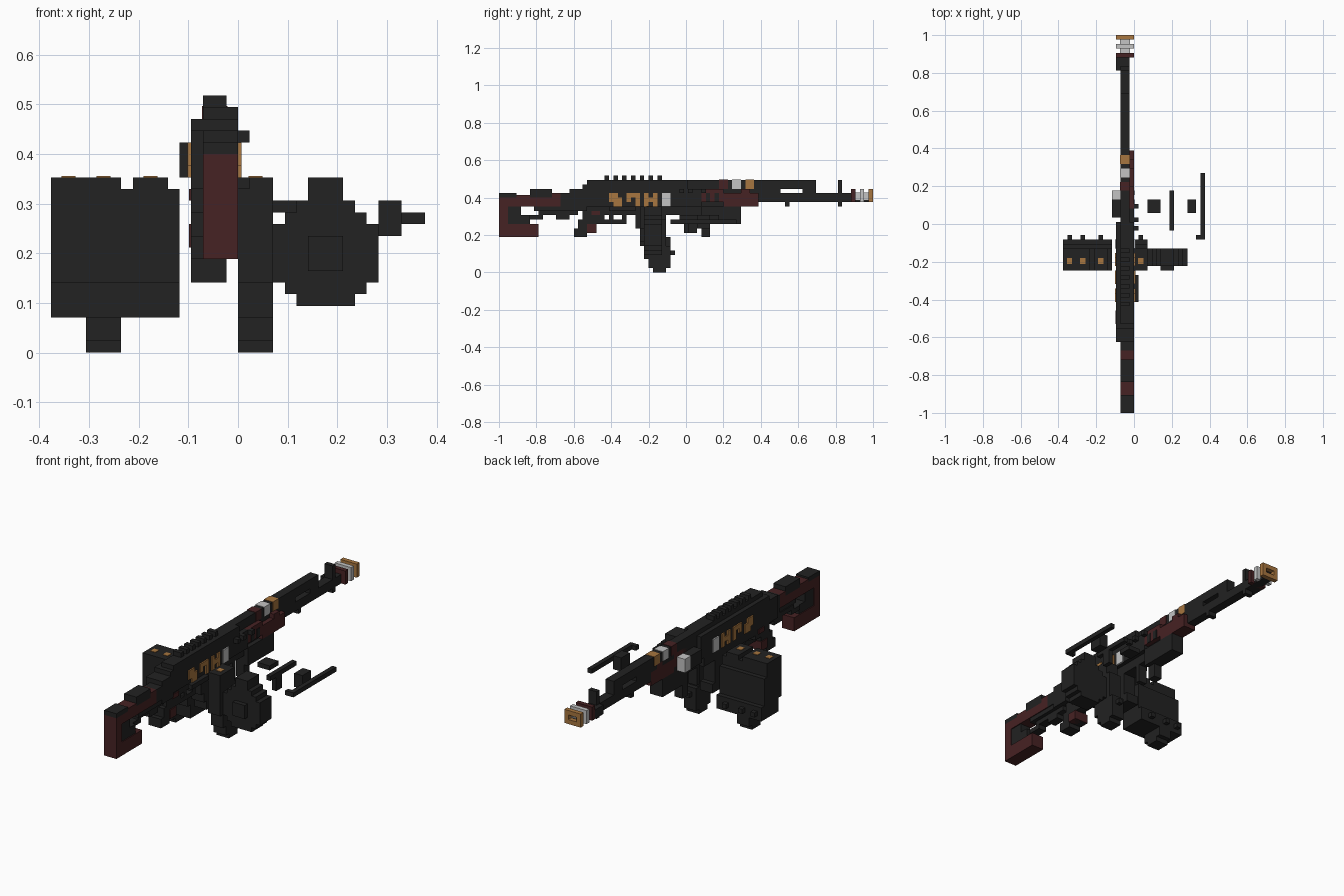
import bpy, bmesh
from mathutils import Vector

if "Cube" in bpy.data.objects:
    bpy.data.objects.remove(bpy.data.objects["Cube"], do_unlink=True)

UNIT = 2 / 85  # one block


def material(name, r, g, b):
    mat = bpy.data.materials.new(name)
    mat.use_nodes = True
    mat.diffuse_color = (r, g, b, 1)
    mat.node_tree.nodes["Principled BSDF"].inputs["Base Color"].default_value = (r, g, b, 1)
    return mat


BLACK = material("gunmetal black", .016, .016, .016)
RED = material("dark red wood", .062, .016, .017)
GOLD = material("brass gold", .39, .18, .05)
WHITE = material("pale grey", .55, .55, .55)

# Common widths across x, in blocks
WIDE, SLIM, BORE, CORE = (-4, 0), (-3, 0), (-3, -1), (-4, -1)


def part(name, mat, *boxes):
    """One object from boxes given as (x range, y range from the butt, z range) in blocks."""
    bm = bmesh.new()
    for spans in boxes:
        low = Vector([s[0] for s in spans])
        high = Vector([s[1] for s in spans])
        cube = bmesh.ops.create_cube(bm, size=1)
        for v in cube["verts"]:
            p = [lo if c < 0 else hi for c, lo, hi in zip(v.co, low, high)]
            v.co = Vector((p[0], p[1] - 42.5, p[2])) * UNIT
    mesh = bpy.data.meshes.new(name)
    bm.to_mesh(mesh)
    bm.free()
    mesh.materials.append(mat)
    obj = bpy.data.objects.new(name, mesh)
    bpy.context.collection.objects.link(obj)
    return obj


# Stock
part("stock_frame", RED,
     (SLIM, (0, 2), (8, 17)),
     (SLIM, (2, 9), (8, 11)),
     (SLIM, (2, 14), (15, 17)),
     (SLIM, (12, 14), (17, 18)),
     (SLIM, (4, 7), (17, 17.6)))
part("stock_cheek_pad", BLACK,
     (SLIM, (0, 4), (17, 18)),
     (SLIM, (7, 12), (17, 19)),
     (SLIM, (14, 17), (15, 18)))
part("stock_insert", BLACK,
     ((-2.8, -.2), (2, 5), (11, 15)),
     ((-2.8, -.2), (5, 7), (11, 13)),
     ((-2.8, -.2), (8, 17), (14, 15)))
part("stock_strut", BLACK,
     *[(BORE, (j, j + 3), (z, z + 1)) for j, z in ((7, 12), (9, 13), (12, 13), (13, 12))],
     (BORE, (14, 18), (13, 15)))

# Receiver and top rail
part("receiver", BLACK,
     (WIDE, (20, 43), (15, 19)),
     (WIDE, (19, 43), (19, 20)),
     (WIDE, (16, 20), (14, 19)),
     (SLIM, (20, 43), (20, 21)),
     (CORE, (24, 42), (13, 15)))
part("rail_teeth", BLACK, *[(BORE, (j, j + 1), (21, 22)) for j in range(24, 38, 2)])
part("side_lever", BLACK, ((0, 1), (25, 31), (14, 15)))
part("side_knobs", BLACK, *[((0, 1), (j, j + 1), (18, 19)) for j in (41, 43, 46)])

# Brass inlays on both flanks
for side, x in (("left", (0, .3)), ("right", (-4.3, -4))):
    part(side + "_brass_inlays", GOLD,
         (x, (25, 28), (16, 17)), (x, (25, 27), (17, 18)), (x, (26, 28), (15, 16)),
         (x, (29, 32), (17, 18)), (x, (29, 30), (16, 17)), (x, (31, 32), (15, 17)),
         (x, (33, 36), (16, 17)),
         *[(x, (j, j + 1), (z, z + 1)) for j in (33, 35) for z in (15, 17)])
    part(side + "_pale_inlay", WHITE, (x, (37, 39), (15, 18)))

# Grip, trigger and guard
part("pistol_grip", BLACK,
     (CORE, (19, 24), (12, 15)),
     (CORE, (18, 22), (9, 12)),
     (CORE, (17, 20), (8, 10)))
part("grip_panels", RED,
     ((-4.2, -.8), (20, 22.2), (9, 11)),
     ((-4.2, -.8), (21, 23), (13, 14)))
part("trigger_guard", BLACK,
     (BORE, (22, 29), (11, 12)),
     (BORE, (28, 29), (12, 14)),
     (BORE, (25, 26), (12, 14)))

# Fitted magazine
part("fitted_magazine", BLACK,
     (CORE, (31, 38), (10, 15)),
     (CORE, (32, 38), (8, 10)),
     (CORE, (33, 39), (6, 8)))

# Fore-end
part("fore_end", RED,
     (SLIM, (46, 51), (16, 19)),
     (SLIM, (51, 59), (15, 18)),
     (SLIM, (55, 57), (18, 19)))
part("fore_end_core", BLACK,
     (BORE, (42, 58), (15, 19)),
     (SLIM, (42, 46), (15, 19)))
part("fore_end_slots", BLACK, *[((-.1, .15), (j, j + 1), (16, 18)) for j in (47, 49)])
part("lower_block", BLACK,
     (SLIM, (46, 55), (11, 15)),
     (BORE, (42, 46), (13, 15)),
     (BORE, (46, 48), (8, 11)),
     (BORE, (42, 43), (9, 13)))
part("side_device", BLACK, ((-5, -3), (44, 48), (15, 18)))
part("side_device_lens", WHITE, ((-5, -3), (48, 50), (15, 18)))

# Barrel
part("upper_tube", BLACK,
     (BORE, (42, 72), (19, 21)),
     (BORE, (58, 64), (18, 19)),
     (BORE, (69, 72), (18, 19)))
for name, mat, j in (("red_band", RED, 50), ("pale_band", WHITE, 53), ("gold_band", GOLD, 56)):
    part(name, mat, ((-3.1, -.9), (j, j + 2), (19, 21.1)))
part("barrel", BLACK,
     (BORE, (58, 84), (16, 18)),
     (BORE, (65, 66), (15, 16)),
     (CORE, (77, 80), (16, 18)))
part("front_sight", BLACK, (BORE, (77, 78), (15, 21)))

# Muzzle brake
part("muzzle_red_collar", RED, (WIDE, (80, 81), (16, 19)))
part("muzzle_pale_collar", WHITE,
     (WIDE, (82, 83), (16, 19)),
     ((-3.1, -.9), (81, 82), (16.5, 18.2)),
     ((-3.1, -.9), (83, 84), (16.5, 18.2)))
part("muzzle_gold_ring", GOLD,
     (WIDE, (84, 85), (16, 17)),
     (WIDE, (84, 85), (18, 19)),
     ((-4, -3), (84, 85), (17, 18)),
     ((-1, 0), (84, 85), (17, 18)))


# Loose magazines
def magazine(name, x, neck, bottom):
    steps = ((12, 32, 37), (9, 32, 38), (6, 32, 38), (3, 33, 39))
    boxes = [(neck if z == 12 else x, (a, b), (z, z + 3)) for z, a, b in steps]
    boxes.append((x, (32, 37), (12, 14)))
    if bottom == 0:
        boxes += [(x, (34, 39), (1, 3)), (x, (35, 38), (0, 1))]
    middle = sum(neck) / 2
    boxes.append(((middle - .5, middle + .5), (38, 40), (4, 5)))
    part(name, BLACK, *boxes)
    part(name + "_round", GOLD,
         ((middle - .6, middle + .6), (33.5, 34.8), (14.9, 15.1)))


magazine("short_magazine", (-16, -13), (-16, -13), 3)
magazine("long_magazine", (-13, -10), (-13, -10), 0)
magazine("quad_magazine", (-10, -5), (-9, -6), 3)
magazine("spare_magazine", (0, 3), (0, 3), 0)

# Drum magazine, stacked as a blocky disc
rows = ((4, 2.5), (5, 3.5), (6, 4.5), (7, 4.5), (8, 4.5), (9, 4.5), (10, 4.5), (11, 3.5), (12, 2.5))
part("drum_magazine", BLACK,
     *[((7.5 - half, 7.5 + half), (33, 37), (z, z + 1)) for z, half in rows],
     ((6, 9), (32, 37), (7, 10)),
     ((6, 9), (33, 37), (13, 15)))

# Loose rods and their mounts
part("short_rod", BLACK,
     ((8, 9), (41, 50), (12, 13)),
     ((8, 9), (43, 45), (9, 12)))
part("short_mount", BLACK, ((3, 6), (45, 48), (12, 13)))
part("long_rod", BLACK,
     ((15, 16), (39, 54), (11, 12)),
     ((14, 15), (39, 40), (11, 12)))
part("long_mount", BLACK, ((12, 14), (45, 48), (10, 13)))
